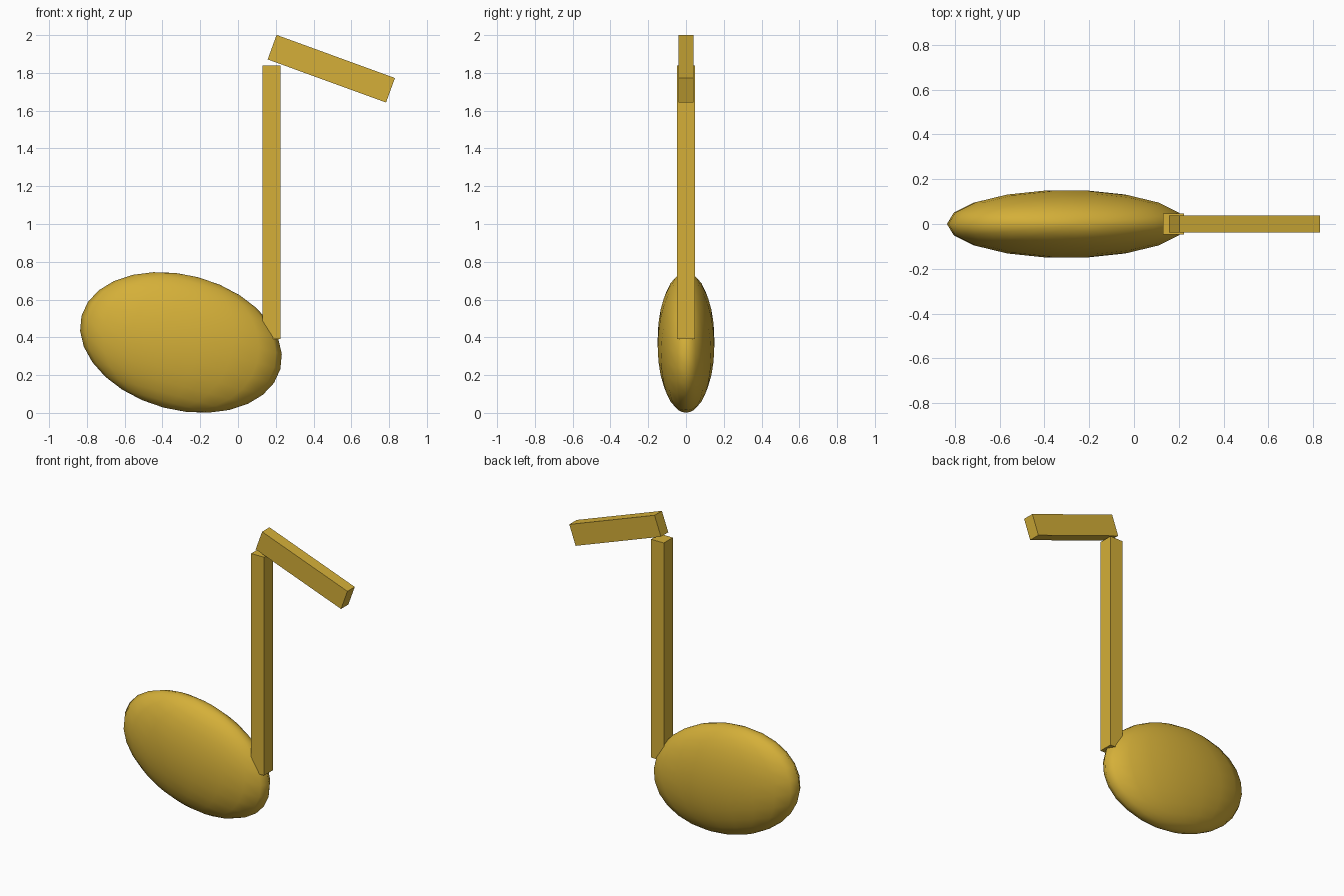
import bpy
from math import radians

if "Cube" in bpy.data.objects:
    bpy.data.objects.remove(bpy.data.objects["Cube"])

gold = bpy.data.materials.new("gold")
gold.diffuse_color = (0.66, 0.43, 0.04, 1)
gold.use_nodes = True
gold.node_tree.nodes["Principled BSDF"].inputs["Base Color"].default_value = gold.diffuse_color


def finish(name, scale, tilt=0):
    obj = bpy.context.object
    obj.name = name
    obj.scale = scale
    obj.rotation_euler = (0, radians(tilt), 0)
    obj.data.materials.append(gold)
    bpy.ops.object.transform_apply(location=False, rotation=True, scale=True)
    return obj


def bar(name, centre, size, tilt=0):
    bpy.ops.mesh.primitive_cube_add(size=1, location=centre)
    return finish(name, size, tilt)


# Note head: flattened, tilted smooth ellipsoid
bpy.ops.mesh.primitive_uv_sphere_add(segments=18, ring_count=14, radius=1,
                                     rotation=(0, 0, radians(90)),
                                     location=(-0.302, 0, 0.373))
# put a vertex column on the x axis, then squash
bpy.ops.object.transform_apply(location=False, rotation=True, scale=False)
finish("note_head", (0.545, 0.152, 0.357), 15)
bpy.ops.object.shade_smooth()

# Upright stem
bar("stem", (0.177, 0, 1.115), (0.094, 0.094, 1.45))

# Slanting flag at the top of the stem
bar("flag", (0.494, 0, 1.822), (0.667, 0.077, 0.138), 20)
